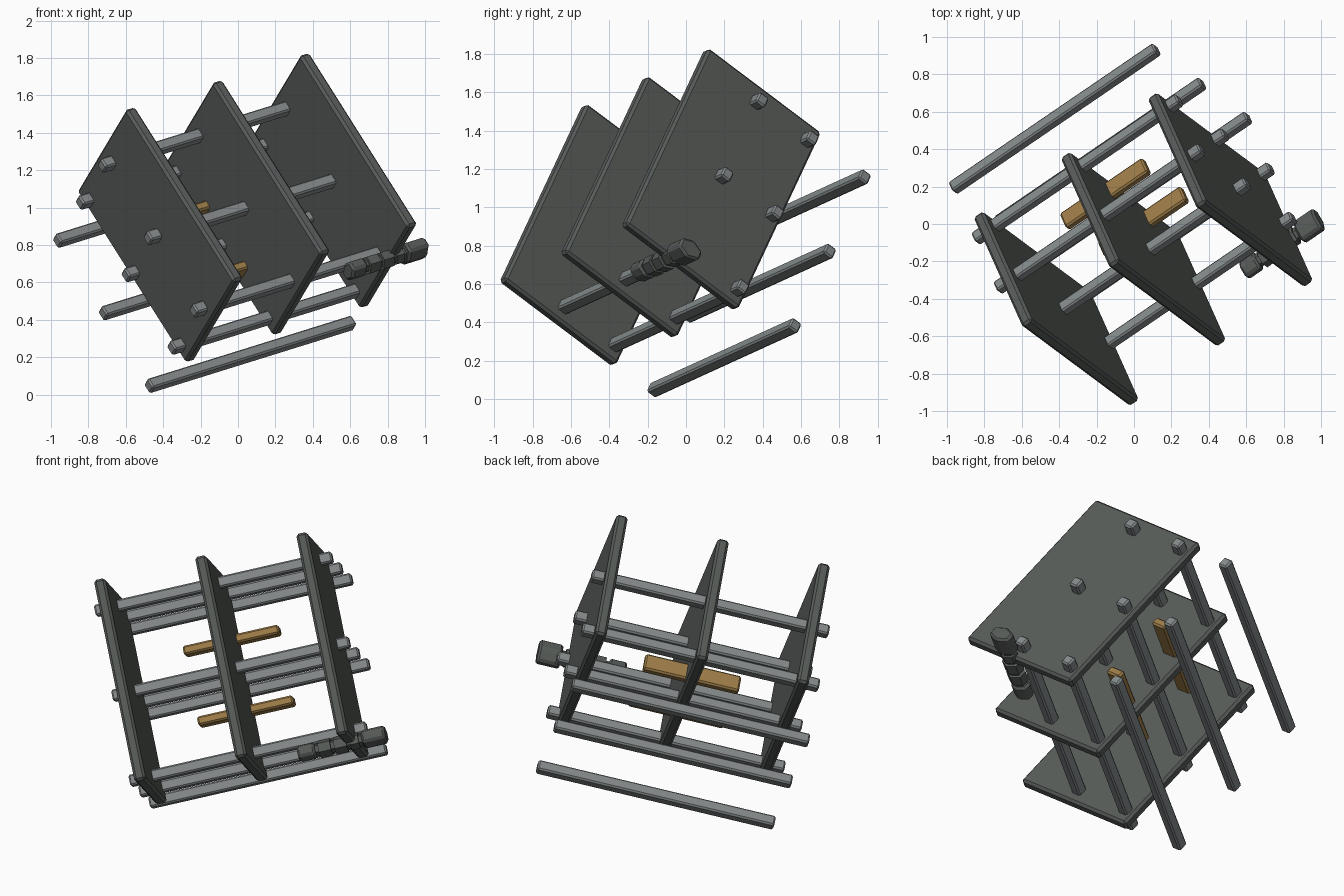
import bpy, bmesh, math
from mathutils import Vector, Matrix

cube = bpy.data.objects.get("Cube")
if cube:
    bpy.data.objects.remove(cube, do_unlink=True)


def material(name, rgb):
    m = bpy.data.materials.new(name)
    m.use_nodes = True
    m.diffuse_color = (*rgb, 1)
    m.node_tree.nodes["Principled BSDF"].inputs["Base Color"].default_value = (*rgb, 1)
    return m


DARK = material("dark_iron", (0.095, 0.105, 0.098))
STEEL = material("grey_steel", (0.23, 0.25, 0.255))
WOOD = material("brown_wood", (0.34, 0.205, 0.065))

# Tilted frame: u along the rods, v along the plates' long side, w across them
u = Vector((0.80, 0.546, 0.249)).normalized()
v = Vector((0.498, -0.368, -0.786))
v = (v - u * v.dot(u)).normalized()
w = u.cross(v)
FRAME = Matrix.Translation((0.05, -0.135, 1.0)) @ Matrix((u, v, w)).transposed().to_4x4()


def finish(name, bm, center, mat, bevel):
    mesh = bpy.data.meshes.new(name)
    bm.to_mesh(mesh)
    bm.free()
    mesh.materials.append(mat)
    obj = bpy.data.objects.new(name, mesh)
    bpy.context.collection.objects.link(obj)
    obj.matrix_world = FRAME @ Matrix.Translation(center)
    if bevel:
        mod = obj.modifiers.new("chamfer", "BEVEL")
        mod.width = bevel
        mod.segments = 1
    return obj


def box(name, center, size, mat, bevel):
    bm = bmesh.new()
    bmesh.ops.create_cube(bm, size=1)
    bmesh.ops.scale(bm, vec=size, verts=bm.verts)
    return finish(name, bm, center, mat, bevel)


def prism(name, start, end, height, width, mat, center_v, center_w, bevel=0.0):
    """Six-sided prism lying along u."""
    bm = bmesh.new()
    bmesh.ops.create_cone(bm, cap_ends=True, segments=6, radius1=0.5, radius2=0.5, depth=1)
    bmesh.ops.rotate(bm, verts=bm.verts, matrix=Matrix.Rotation(math.pi / 2, 3, "Y"))
    bmesh.ops.scale(bm, vec=(end - start, height, width), verts=bm.verts)
    return finish(name, bm, ((start + end) / 2, center_v, center_w), mat, bevel)


# Three parallel plates
SPACING = 0.582
for name, side in (("first_plate", -1), ("middle_plate", 0), ("last_plate", 1)):
    box(name, (side * SPACING, 0, 0), (0.065, 1.17, 0.78), DARK, 0.014)

# Nine rods: two rows pass through the plates, one row sits outside
for row, across in enumerate((-0.02, 0.33, 0.69)):
    for col, along in enumerate((-0.485, 0.008, 0.502)):
        box(f"rod_{row + 1}_{col + 1}", (0, along, across), (1.365, 0.063, 0.063), STEEL, 0.009)

# Two wooden bars through the middle plate
for name, along in (("upper_wood_bar", -0.21), ("lower_wood_bar", 0.2)):
    box(name, (0, along, 0.29), (0.55, 0.052, 0.1), WOOD, 0.01)

# Ribbed grip across the edge of the last plate
GRIP = (
    ("grip_head", 0.07, 0.205, 0.11, 0.16, 0.012),
    ("grip_core", -0.26, 0.08, 0.07, 0.08, 0),
    ("grip_rib_front", 0.0, 0.05, 0.09, 0.11, 0),
    ("grip_rib_middle", -0.09, -0.02, 0.1, 0.12, 0),
    ("grip_rib_back", -0.18, -0.11, 0.1, 0.12, 0),
    ("grip_tail", -0.3, -0.2, 0.1, 0.13, 0.012),
)
for name, start, end, height, width, bevel in GRIP:
    prism(name, SPACING + start, SPACING + end, height, width, DARK, 0.577, -0.073, bevel)
